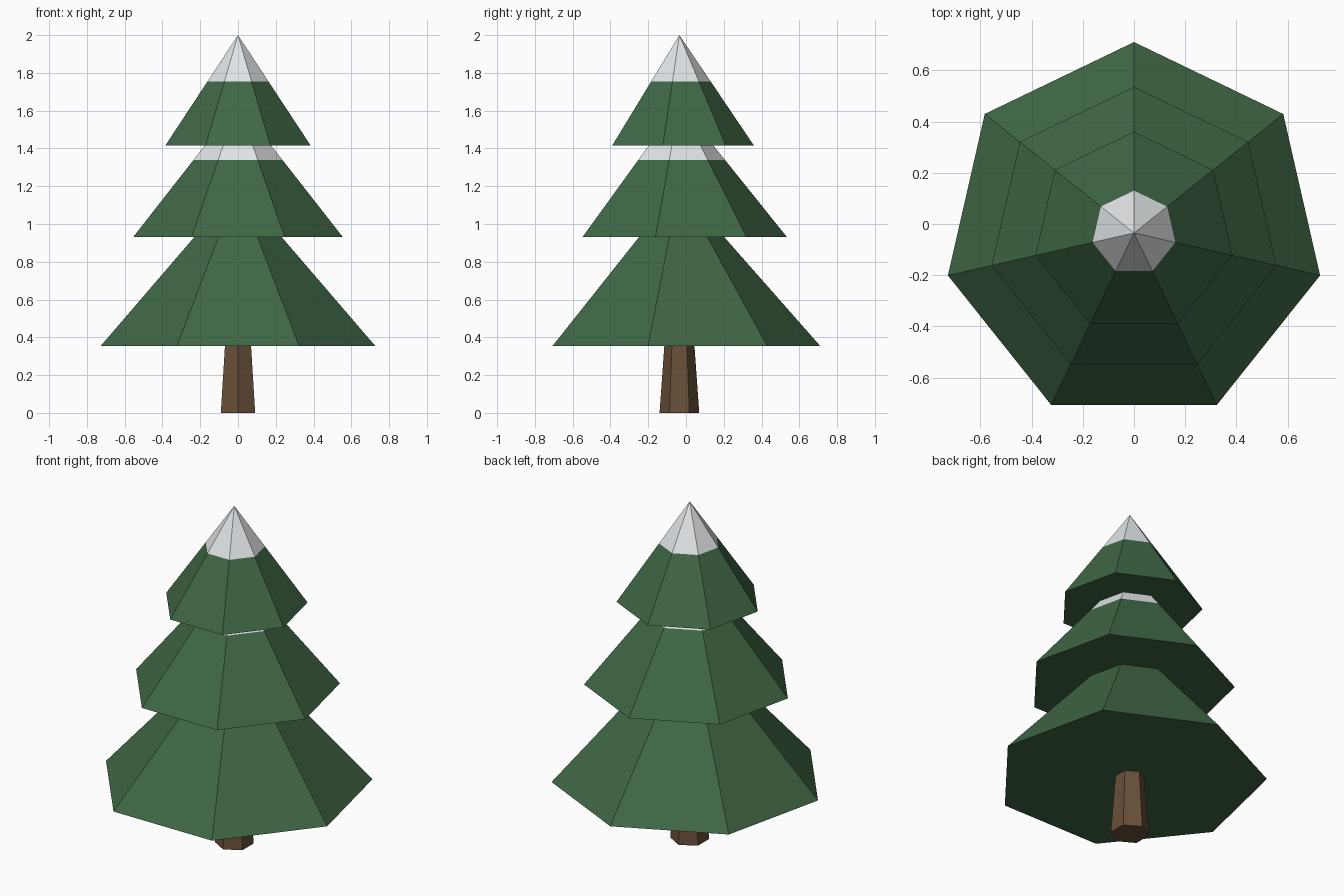
import bpy, bmesh
from math import radians
from mathutils import Matrix, Vector

cube = bpy.data.objects.get("Cube")
if cube:
    bpy.data.objects.remove(cube, do_unlink=True)


def make_material(name, colour):
    mat = bpy.data.materials.new(name)
    mat.use_nodes = True
    mat.diffuse_color = (*colour, 1)
    mat.node_tree.nodes["Principled BSDF"].inputs["Base Color"].default_value = (*colour, 1)
    return mat


needles = make_material("needle green", (0.05, 0.135, 0.06))
snow = make_material("snow white", (0.85, 0.88, 0.9))
bark = make_material("bark brown", (0.14, 0.08, 0.04))

AXIS_Y = -0.035  # the tree axis sits slightly in front of centre


def tapered(name, sides, bottom, top, r_bottom, r_top, materials, snow_line=None):
    """Flat-sided cone with one corner pointing back; faces above snow_line are white."""
    bm = bmesh.new()
    place = Matrix.Translation((0, AXIS_Y, (bottom + top) / 2))
    bmesh.ops.create_cone(bm, cap_ends=True, segments=sides, radius1=r_bottom,
                          radius2=r_top, depth=top - bottom, matrix=place)
    # Turn about the axis so that a corner lies on +y
    centre = Vector((0, AXIS_Y, 0))
    far = max((v for v in bm.verts if v.co.z < bottom + 0.001), key=lambda v: v.co.y)
    offset = (far.co - centre).to_2d().angle_signed(Vector((0, 1)))
    bmesh.ops.rotate(bm, verts=bm.verts, cent=centre,
                     matrix=Matrix.Rotation(-offset, 3, "Z"))
    bmesh.ops.remove_doubles(bm, verts=bm.verts, dist=0.0001)
    if snow_line:
        bmesh.ops.bisect_plane(bm, geom=bm.verts[:] + bm.edges[:] + bm.faces[:],
                               plane_co=(0, 0, snow_line), plane_no=(0, 0, 1))
        for face in bm.faces:
            face.material_index = int(face.calc_center_median().z > snow_line)
    bmesh.ops.recalc_face_normals(bm, faces=bm.faces)
    mesh = bpy.data.meshes.new(name)
    bm.to_mesh(mesh)
    bm.free()
    for mat in materials:
        mesh.materials.append(mat)
    obj = bpy.data.objects.new(name, mesh)
    bpy.context.collection.objects.link(obj)
    return obj


# Six-sided trunk, running a little way into the lowest branches
tapered("trunk", 6, 0, 0.45, 0.105, 0.073, [bark])

# Three seven-sided tiers, the upper two tipped with snow
tapered("lower_branches", 7, 0.355, 1.2, 0.745, 0, [needles])
tapered("middle_branches", 7, 0.93, 1.64, 0.57, 0, [needles, snow], 1.34)
tapered("top_branches", 7, 1.415, 2.0, 0.395, 0, [needles, snow], 1.755)
